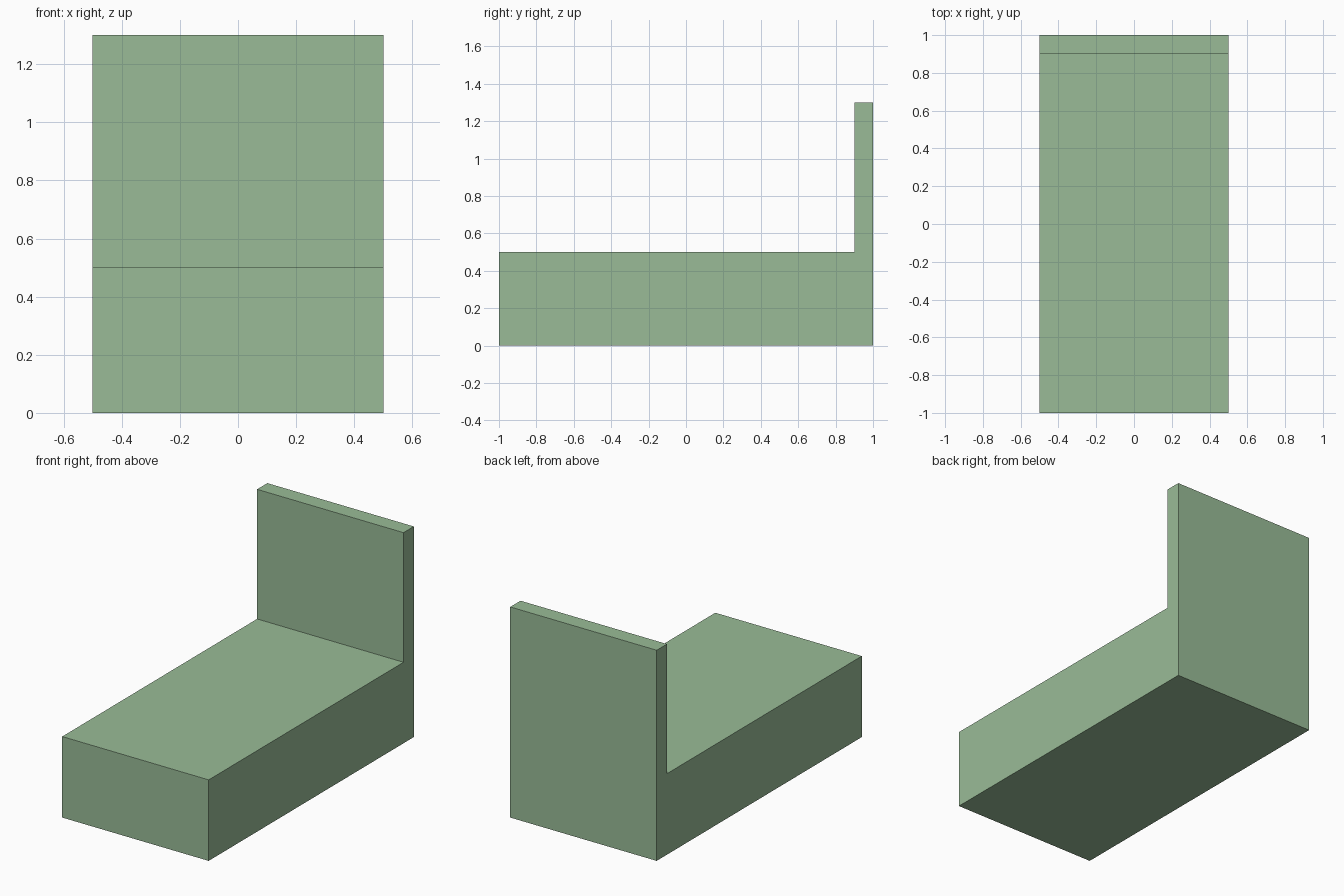
import bpy, bmesh

if "Cube" in bpy.data.objects:
    bpy.data.objects.remove(bpy.data.objects["Cube"])

HALF_WIDTH = 0.5

# Side profile (y, z): low base block with a thin upright panel at the back
PROFILE = [(-1, 0), (1, 0), (1, 1.3), (0.9, 1.3), (0.9, 0.5), (-1, 0.5)]

# Extrude the profile across the width
bm = bmesh.new()
side = bm.faces.new([bm.verts.new((-HALF_WIDTH, y, z)) for y, z in PROFILE])
extruded = bmesh.ops.extrude_face_region(bm, geom=[side], use_keep_orig=True)["geom"]
bmesh.ops.translate(bm, vec=(2 * HALF_WIDTH, 0, 0),
                    verts=[v for v in extruded if isinstance(v, bmesh.types.BMVert)])
bmesh.ops.recalc_face_normals(bm, faces=bm.faces)

mesh = bpy.data.meshes.new("bed_with_headboard")
bm.to_mesh(mesh)
bm.free()
bed = bpy.data.objects.new("bed_with_headboard", mesh)
bpy.context.collection.objects.link(bed)

# Soft green finish
green = bpy.data.materials.new("soft_green")
green.diffuse_color = (0.32, 0.5, 0.31, 1)
green.use_nodes = True
green.node_tree.nodes["Principled BSDF"].inputs["Base Color"].default_value = green.diffuse_color
mesh.materials.append(green)
